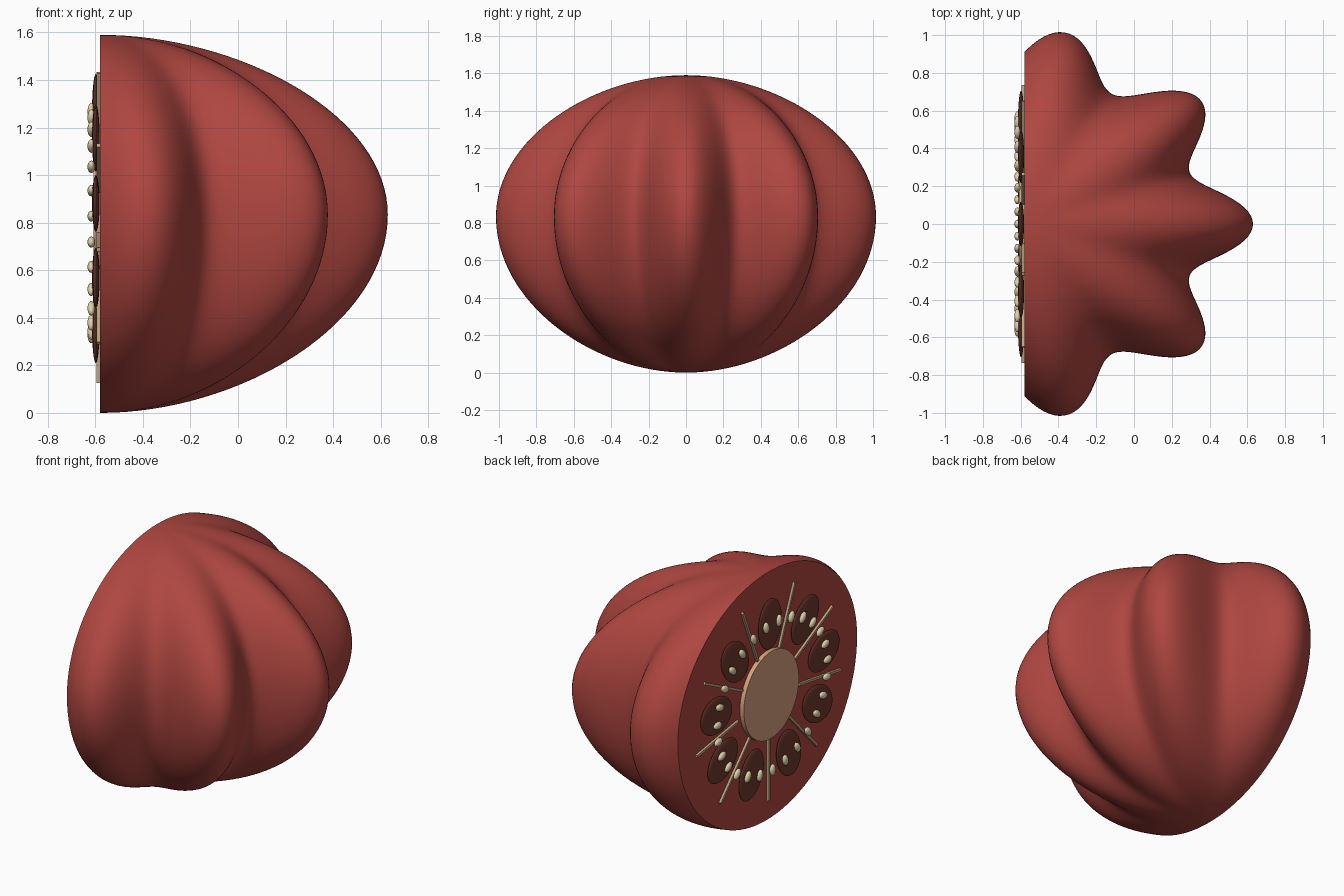
import bpy, bmesh, math
from math import sin, cos, pi, radians
from mathutils import Matrix

if "Cube" in bpy.data.objects:
    bpy.data.objects.remove(bpy.data.objects["Cube"])

CUT_X = -0.58      # plane of the cut face
MID_Z = 0.80       # centre height of the cut face details


def material(name, rgb):
    m = bpy.data.materials.new(name)
    m.diffuse_color = (*rgb, 1)
    m.use_nodes = True
    m.node_tree.nodes["Principled BSDF"].inputs["Base Color"].default_value = m.diffuse_color
    return m


skin = material("tomato red", (0.43, 0.062, 0.052))
gel = material("dark gel", (0.16, 0.04, 0.026))
flesh = material("tan core", (0.68, 0.36, 0.21))
fibre = material("pale fibre", (0.52, 0.37, 0.22))
cream = material("cream seed", (0.75, 0.65, 0.42))


def finish(bm, name, mat, angle=40):
    bmesh.ops.recalc_face_normals(bm, faces=bm.faces)
    me = bpy.data.meshes.new(name)
    bm.to_mesh(me)
    bm.free()
    me.materials.append(mat)
    ob = bpy.data.objects.new(name, me)
    bpy.context.collection.objects.link(ob)
    bpy.ops.object.select_all(action='DESELECT')
    ob.select_set(True)
    bpy.context.view_layer.objects.active = ob
    bpy.ops.object.shade_smooth_by_angle(angle=radians(angle))
    return ob


def place(a, ry, rz, x):
    """Point on the face ellipse, local x running outwards, local z along world x."""
    y, z = ry * cos(a), rz * sin(a)
    d = math.atan2(z, y)
    rot = Matrix(((0, 0, 1), (cos(d), -sin(d), 0), (sin(d), cos(d), 0))).to_4x4()
    return Matrix.Translation((x, y, MID_Z + z)) @ rot


# Half fruit: nine-lobed ellipsoid, halved and capped
def half_fruit(cols=144, rows=64):
    bm = bmesh.new()
    grid = []
    for i in range(1, rows):
        p = pi * i / rows
        z = 0.834 + cos(p) * (0.756 if p < pi / 2 else 0.834)
        row = []
        for j in range(cols + 1):
            t = -pi / 2 + pi * j / cols
            r = 0.885 * sin(p) * (1 + 0.13 * sin(p) * cos(9 * t))
            row.append(bm.verts.new((CUT_X + 1.21 * r * cos(t), 1.03 * r * sin(t), z)))
        grid.append(row)
    top = bm.verts.new((CUT_X, 0, 1.59))
    bottom = bm.verts.new((CUT_X, 0, 0))
    for a, b in zip(grid, grid[1:]):
        for j in range(cols):
            bm.faces.new((a[j], b[j], b[j + 1], a[j + 1]))
    for j in range(cols):
        bm.faces.new((top, grid[0][j], grid[0][j + 1]))
        bm.faces.new((bottom, grid[-1][j + 1], grid[-1][j]))
    # flat cut face
    bm.faces.new([top] + [r[0] for r in grid] + [bottom] + [r[-1] for r in reversed(grid)])
    finish(bm, "half_fruit", skin)


half_fruit()

# Central core disc
bm = bmesh.new()
bmesh.ops.create_cone(bm, cap_ends=True, segments=48, radius1=0.28, radius2=0.28, depth=0.03,
                      matrix=Matrix.Translation((-0.593, 0, MID_Z + 0.01))
                      @ Matrix.Rotation(pi / 2, 4, 'Y'))
finish(bm, "core", flesh)

# Seed chambers and the walls between them
chambers, walls = bmesh.new(), bmesh.new()
for k in range(9):
    a = radians(90 + 40 * k)
    bmesh.ops.create_uvsphere(chambers, u_segments=32, v_segments=16, radius=1,
                              matrix=place(a, 0.555, 0.465, -0.598)
                              @ Matrix.Diagonal((0.16, 0.118, 0.016, 1)))
    b = a + radians(20)
    bmesh.ops.create_cube(walls, size=1, matrix=place(b, 0.53, 0.46, -0.585)
                          @ Matrix.Diagonal((0.43, 0.016, 0.02, 1)))
finish(chambers, "seed_chambers", gel)
finish(walls, "chamber_walls", fibre)

# Ring of seeds
seeds = bmesh.new()
for k in range(27):
    a = radians(90 + 40 / 3 * (k + 0.5))
    bmesh.ops.create_uvsphere(seeds, u_segments=16, v_segments=10, radius=1,
                              matrix=place(a, 0.56, 0.47, -0.617)
                              @ Matrix.Diagonal((0.037, 0.023, 0.016, 1)))
finish(seeds, "seeds", cream)
